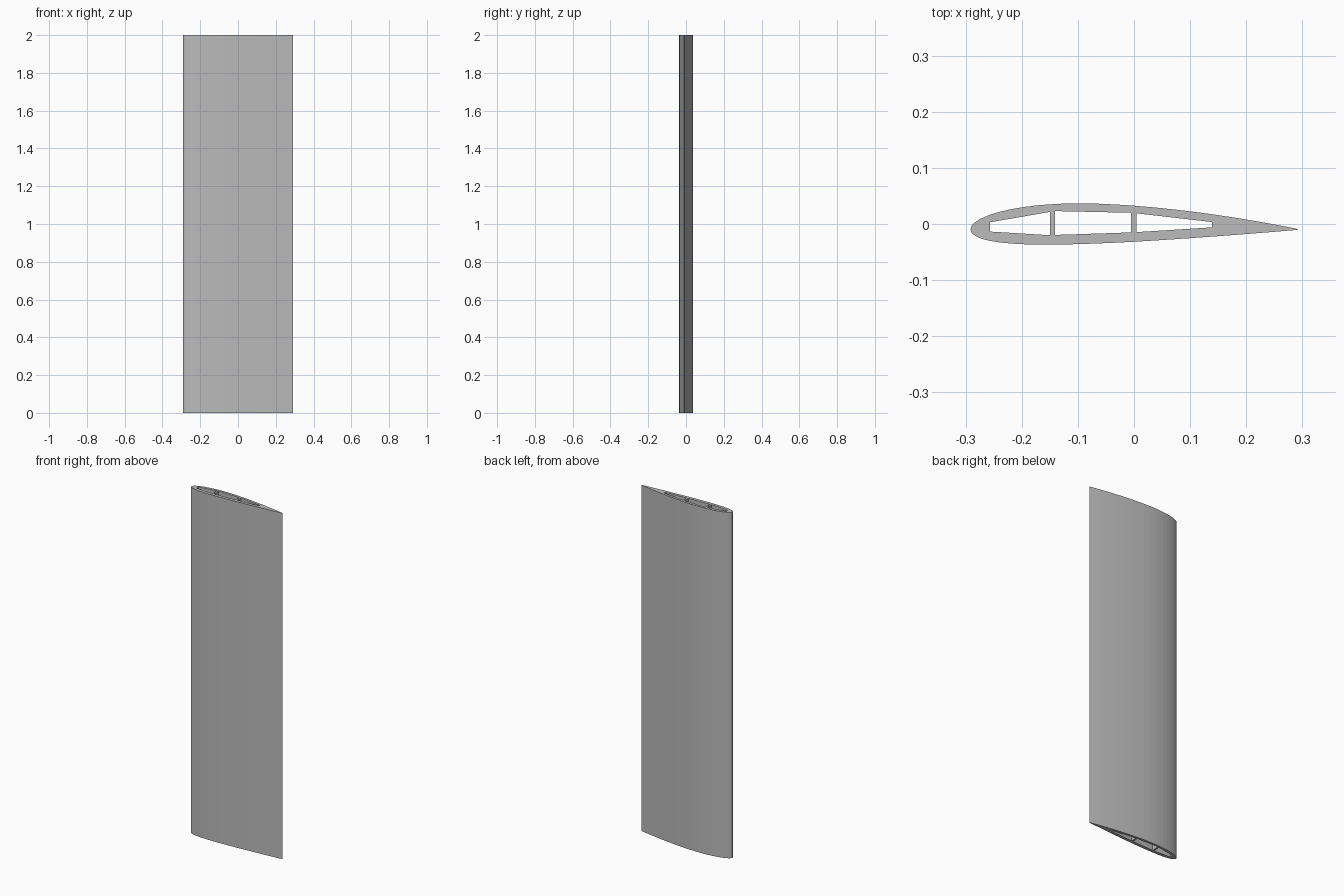
import bpy, bmesh, math

cube = bpy.data.objects.get("Cube")
if cube:
    bpy.data.objects.remove(cube, do_unlink=True)

CHORD, SPAN = 0.583, 2.0
THICK, CAMBER, CAMBER_POS = 0.125, 0.018, 0.4
STEPS = 26


def skin_point(t, side):
    """Point on the upper (+1) or lower (-1) skin at chord fraction t."""
    half = 5 * THICK * (0.2969 * math.sqrt(t) - 0.126 * t - 0.3516 * t**2
                        + 0.2843 * t**3 - 0.1015 * t**4)
    p = CAMBER_POS
    if t < p:
        camber = CAMBER / p**2 * (2 * p * t - t * t)
    else:
        camber = CAMBER / (1 - p)**2 * (1 - 2 * p + 2 * p * t - t * t)
    return ((t - 0.5) * CHORD, (camber + side * half) * CHORD)


# Outer skin outline, denser at the nose and tail
stations = [(1 - math.cos(math.pi * i / STEPS)) / 2 for i in range(STEPS + 1)]
upper = [skin_point(t, 1) for t in reversed(stations)]
lower = [skin_point(t, -1) for t in stations[1:]]
outline = upper + lower
ys = [y for _, y in outline]
mid = (max(ys) + min(ys)) / 2
outline = [(x, y - mid) for x, y in outline]

# Three hollow bays separated by two spar webs
bays = [
    [(-0.257, 0.003), (-0.257, -0.0135), (-0.15, -0.02), (-0.15, 0.0215)],
    [(-0.141, 0.023), (-0.141, -0.0195), (-0.005, -0.015), (-0.005, 0.02)],
    [(0.0045, 0.019), (0.0045, -0.0145), (0.139, -0.006), (0.139, 0.0035)],
]

# Filled section with holes, extruded along the span
curve = bpy.data.curves.new("wing_section", "CURVE")
curve.dimensions = "2D"
curve.fill_mode = "BOTH"
curve.extrude = SPAN / 2
for loop in [outline] + bays:
    spline = curve.splines.new("POLY")
    spline.points.add(len(loop) - 1)
    for point, (x, y) in zip(spline.points, loop):
        point.co = (x, y, 0, 1)
    spline.use_cyclic_u = True
    spline.use_smooth = False

helper = bpy.data.objects.new("section_helper", curve)
bpy.context.collection.objects.link(helper)
bpy.context.view_layer.update()
graph = bpy.context.evaluated_depsgraph_get()
mesh = bpy.data.meshes.new_from_object(helper.evaluated_get(graph))
bpy.data.objects.remove(helper, do_unlink=True)

bm = bmesh.new()
bm.from_mesh(mesh)
bmesh.ops.remove_doubles(bm, verts=bm.verts, dist=0.0002)
bmesh.ops.translate(bm, verts=bm.verts, vec=(0, 0, SPAN / 2))
bmesh.ops.recalc_face_normals(bm, faces=bm.faces)
for face in bm.faces:
    face.smooth = False
bm.to_mesh(mesh)
bm.free()

# Single grey finish
grey = bpy.data.materials.new("light_grey")
grey.use_nodes = True
colour = (0.5, 0.5, 0.5, 1)
grey.diffuse_color = colour
grey.node_tree.nodes["Principled BSDF"].inputs["Base Color"].default_value = colour
mesh.materials.clear()
mesh.materials.append(grey)

wing = bpy.data.objects.new("wing_segment", mesh)
bpy.context.collection.objects.link(wing)
